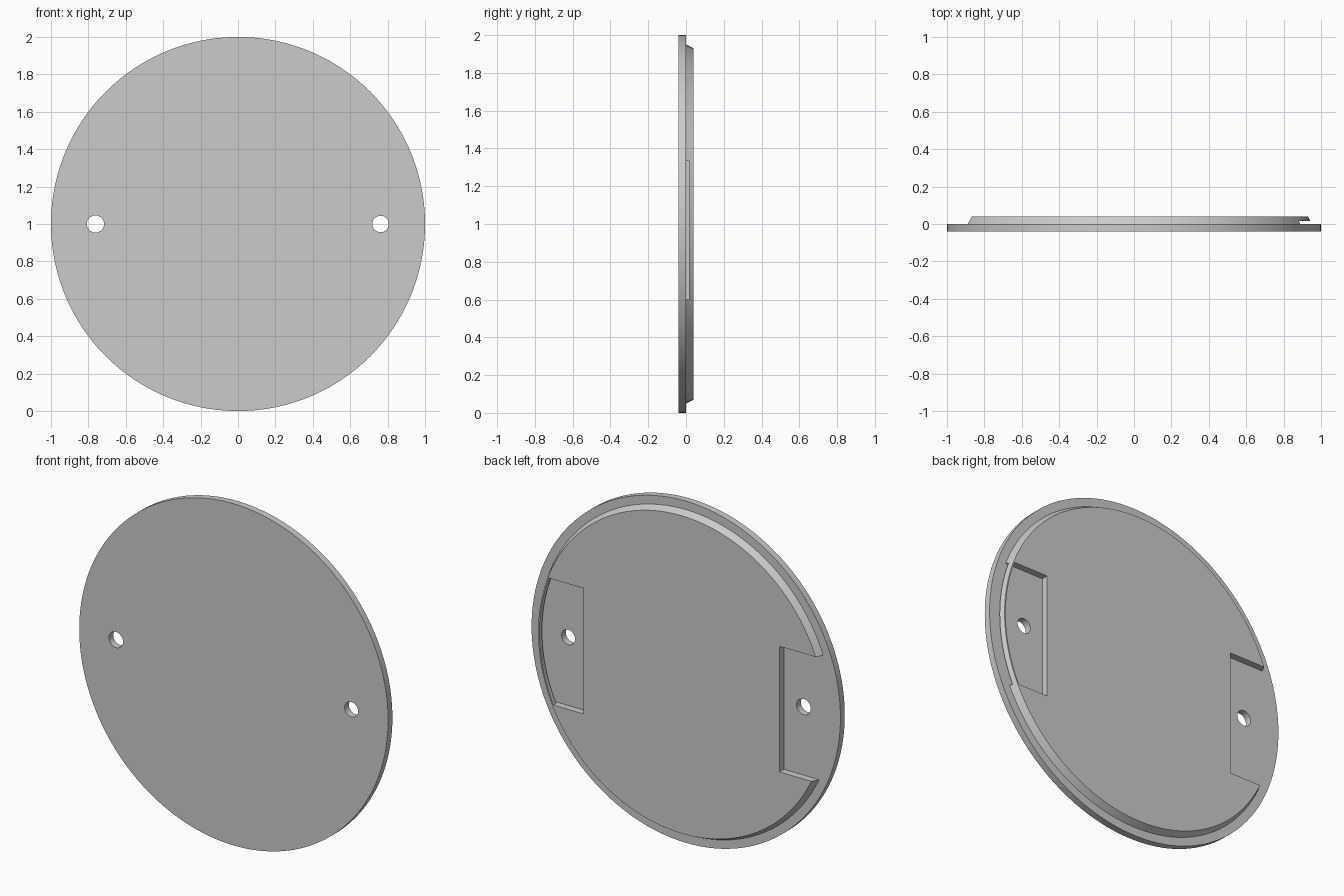
import bpy, bmesh
from math import sin, cos, asin, pi

cube = bpy.data.objects.get("Cube")
if cube:
    bpy.data.objects.remove(cube, do_unlink=True)

SEGMENTS = 160
PLATE_Y = -0.04          # front of the plate; its back is at y = 0
PAD_TOP = 0.04           # back of the raised pad
NOTCH_X = 0.635          # inner wall of both notches
NOTCH_LOW, NOTCH_HIGH = -0.40, 0.335   # notch height about the centre
HOLE_X = 0.762

grey = bpy.data.materials.new("light_grey")
grey.use_nodes = True
COLOUR = (0.6, 0.6, 0.6, 1)
grey.diffuse_color = COLOUR
grey.node_tree.nodes["Principled BSDF"].inputs["Base Color"].default_value = COLOUR


def circle(radius, cx=0.0, count=SEGMENTS):
    return [(cx + radius * cos(2 * pi * i / count), radius * sin(2 * pi * i / count))
            for i in range(count)]


def notch(side, radius, steps=24):
    """Outline with a straight inner wall and an arc on the outside."""
    a, b = asin(NOTCH_LOW / radius), asin(NOTCH_HIGH / radius)
    arc = [(radius * cos(a + (b - a) * i / steps), radius * sin(a + (b - a) * i / steps))
           for i in range(steps + 1)]
    outline = [(NOTCH_X, NOTCH_HIGH), (NOTCH_X, NOTCH_LOW)] + arc
    return [(side * x, z) for x, z in outline]


def loft(name, front, back, y0, y1):
    """Solid between two matching outlines in the xz plane, centred at z = 1."""
    bm = bmesh.new()
    f = [bm.verts.new((x, y0, 1 + z)) for x, z in front]
    b = [bm.verts.new((x, y1, 1 + z)) for x, z in back]
    bm.faces.new(f)
    bm.faces.new(b)
    for i in range(len(f)):
        j = (i + 1) % len(f)
        bm.faces.new((f[i], f[j], b[j], b[i]))
    bmesh.ops.recalc_face_normals(bm, faces=bm.faces)
    mesh = bpy.data.meshes.new(name)
    bm.to_mesh(mesh)
    bm.free()
    mesh.materials.append(grey)
    obj = bpy.data.objects.new(name, mesh)
    bpy.context.collection.objects.link(obj)
    return obj


def cut(target, outline, y0, y1):
    """Subtract a prism from the target and discard the cutter."""
    cutter = loft("cutter", outline, outline, y0, y1)
    cutter.hide_render = True
    mod = target.modifiers.new("cut", 'BOOLEAN')
    mod.operation = 'DIFFERENCE'
    mod.solver = 'EXACT'
    mod.object = cutter
    bpy.context.view_layer.objects.active = target
    bpy.ops.object.modifier_apply(modifier=mod.name)
    bpy.data.objects.remove(cutter, do_unlink=True)


# Round cover plate with two screw holes
plate = loft("cover_plate", circle(1), circle(1), PLATE_Y, 0)
for x, radius in ((-HOLE_X, 0.046), (HOLE_X, 0.044)):
    cut(plate, circle(radius, x, 40), PLATE_Y - 0.05, 0.05)

# Raised locating pad with a tapered rim
pad = loft("raised_pad", circle(0.95), circle(0.93), 0, PAD_TOP)

# Right notch is open at the rim
cut(pad, notch(-1, 1.1), -0.02, 0.06)

# Left notch keeps a thin rim bridge above a narrow slot
cut(pad, notch(1, 0.922), -0.02, 0.06)
cut(pad, notch(1, 1.1), -0.02, 0.015)

# Smooth round walls, crisp edges
for obj in (plate, pad):
    bpy.ops.object.select_all(action='DESELECT')
    obj.select_set(True)
    bpy.context.view_layer.objects.active = obj
    bpy.ops.object.shade_smooth_by_angle(angle=pi / 6)
